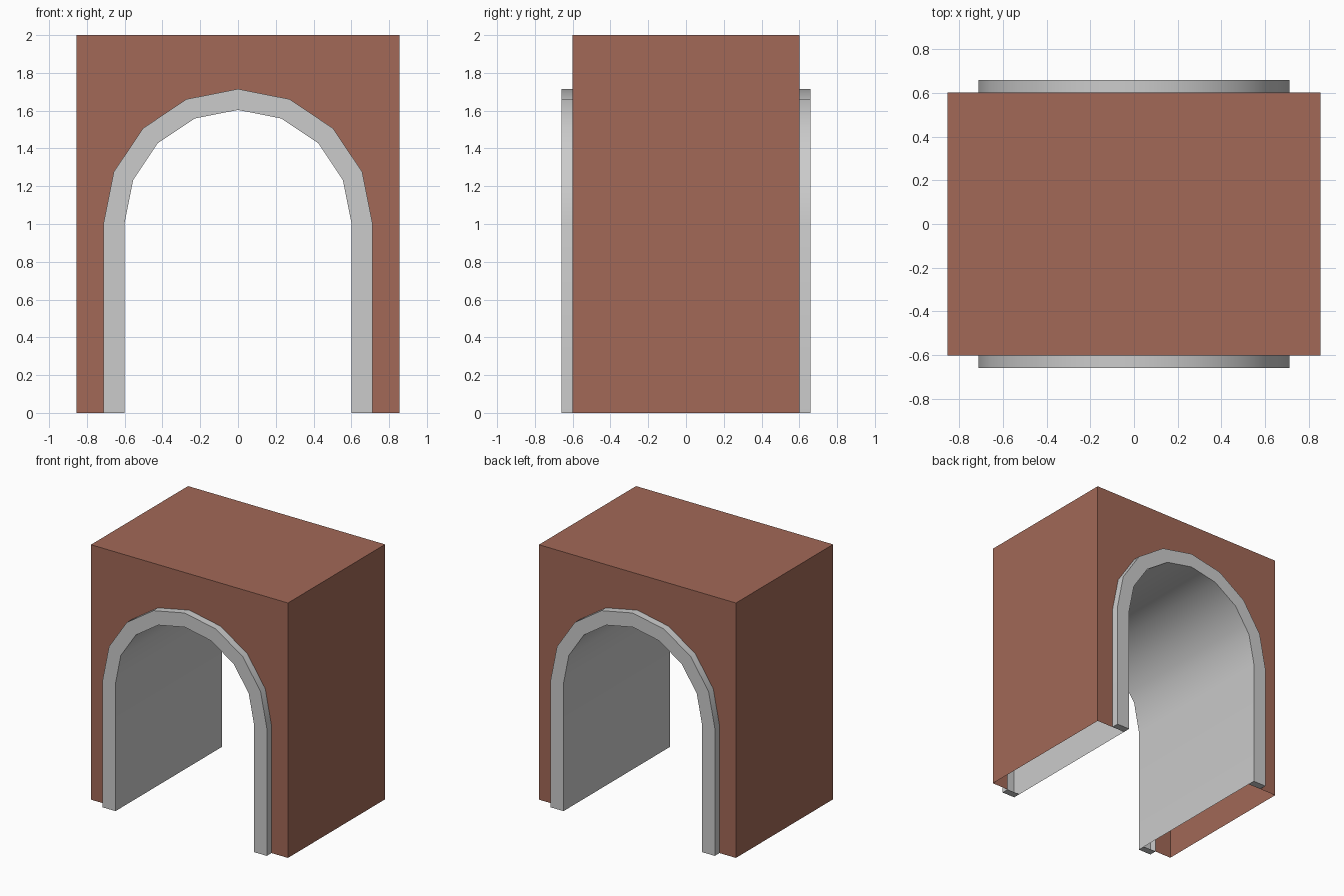
import bpy, bmesh
from math import sin, cos, pi, radians

if "Cube" in bpy.data.objects:
    bpy.data.objects.remove(bpy.data.objects["Cube"])

HALF_W, HALF_D, HEIGHT = 0.855, 0.602, 2.0
SPRING, R_IN, R_OUT, SIDES = 1.003, 0.601, 0.712, 8
TRIM_Y = 0.66


def arch(radius):
    """Arch outline in (x, z), from right foot over the top to left foot."""
    curve = [(radius * cos(pi * i / SIDES), SPRING + radius * sin(pi * i / SIDES))
             for i in range(SIDES + 1)]
    return [(radius, 0)] + curve + [(-radius, 0)]


def row(bm, outline, y):
    return [bm.verts.new((x, y, z)) for x, z in outline]


def strip(bm, a, b, smooth=False):
    for i in range(len(a) - 1):
        bm.faces.new((a[i], a[i + 1], b[i + 1], b[i])).smooth = smooth


def finish(bm, name):
    mesh = bpy.data.meshes.new(name)
    bm.to_mesh(mesh)
    bm.free()
    obj = bpy.data.objects.new(name, mesh)
    bpy.context.collection.objects.link(obj)
    return obj


# Brick wall shell: pierced front and back, sides and top, open underneath
bm = bmesh.new()
box = [(HALF_W, 0), (HALF_W, HEIGHT), (-HALF_W, HEIGHT), (-HALF_W, 0)]
front, back = row(bm, box, -HALF_D), row(bm, box, HALF_D)
bm.faces.new(front + row(bm, arch(R_OUT), -HALF_D)[::-1])
bm.faces.new(row(bm, arch(R_OUT), HALF_D) + back[::-1])
strip(bm, back, front)
wall = finish(bm, "brick_wall")
brick = bpy.data.materials.new("brick")
brick.diffuse_color = (0.36, 0.14, 0.095, 1)
brick.use_nodes = True
brick.node_tree.nodes["Principled BSDF"].inputs["Base Color"].default_value = brick.diffuse_color
wall.data.materials.append(brick)

# Stone surround: outer returns, trim faces and tunnel lining swept as one shell
bm = bmesh.new()
section = [(R_OUT, -HALF_D), (R_OUT, -TRIM_Y), (R_IN, -TRIM_Y),
           (R_IN, TRIM_Y), (R_OUT, TRIM_Y), (R_OUT, HALF_D)]
rows = [row(bm, arch(r), y) for r, y in section]
for a, b in zip(rows, rows[1:]):
    strip(bm, a, b, smooth=True)

# Feet closing the underside of each trim
for sx in (1, -1):
    for sy in (1, -1):
        foot = [bm.verts.new((sx * r, sy * y, 0)) for r, y in
                ((R_OUT, HALF_D), (R_IN, HALF_D), (R_IN, TRIM_Y), (R_OUT, TRIM_Y))]
        bm.faces.new(foot if sx * sy < 0 else foot[::-1])
        bm.faces.ensure_lookup_table()
        bm.faces[-1].normal_update()
        if bm.faces[-1].normal.z > 0:
            bm.faces[-1].normal_flip()
stone = finish(bm, "stone_arch_lining")
bpy.context.view_layer.objects.active = stone
stone.select_set(True)
bpy.ops.object.shade_smooth_by_angle(angle=radians(30))
